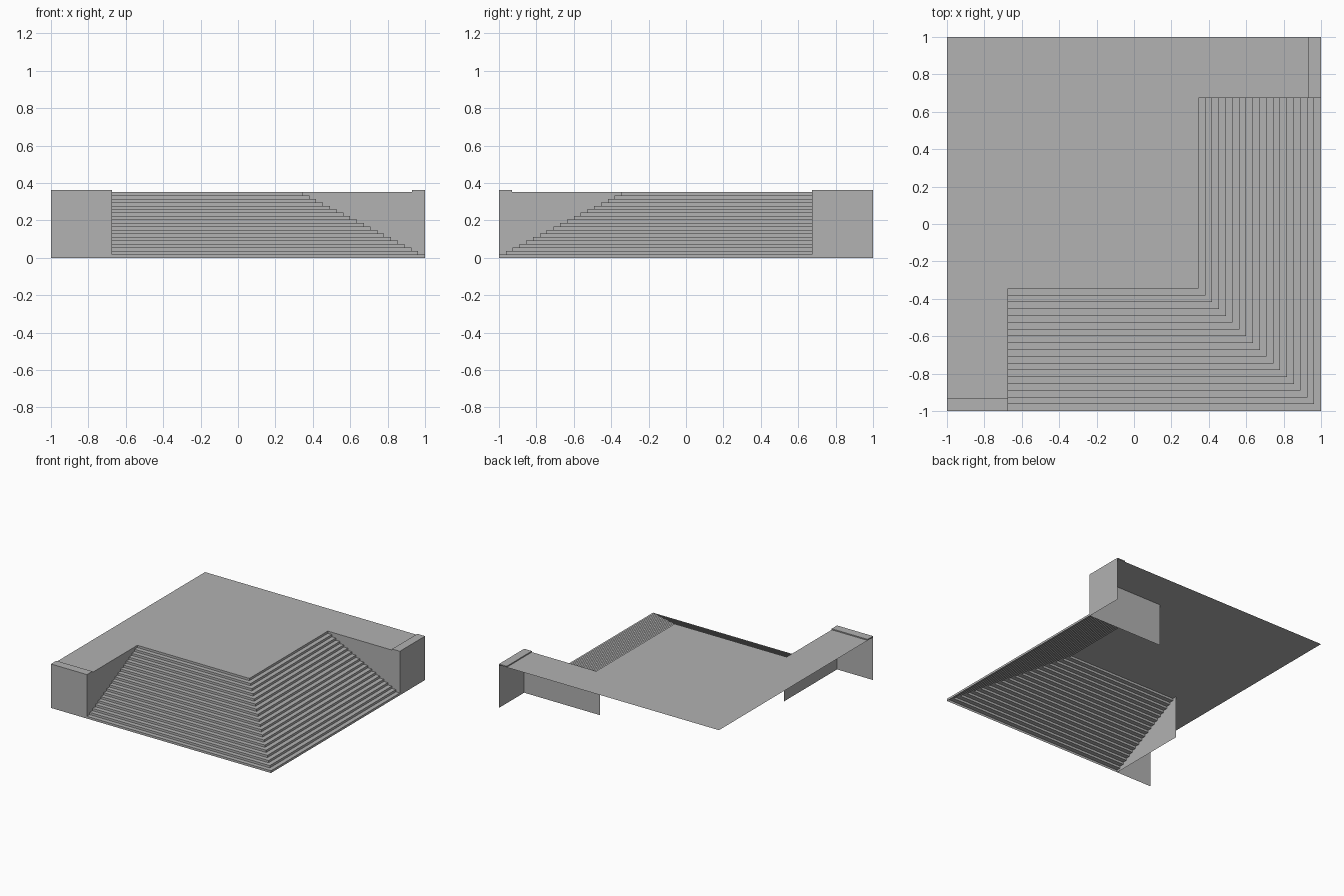
import bpy
import bmesh

cube = bpy.data.objects.get("Cube")
if cube:
    bpy.data.objects.remove(cube, do_unlink=True)

STEPS = 19
INNER = 0.309            # inner edge of the top tread
END = 0.673              # where the stair flights stop
DECK = 0.352             # deck height
LIP = 0.361              # raised edge height
LIP_IN = 0.93
RUN = (1 - INNER) / STEPS
RISE = DECK / STEPS

stone = bpy.data.materials.new("grey stone")
stone.use_nodes = True
stone.diffuse_color = (0.445, 0.445, 0.445, 1)
stone.node_tree.nodes["Principled BSDF"].inputs["Base Color"].default_value = (0.445, 0.445, 0.445, 1)


def make_object(name, faces):
    """Build a flat-shaded object from polygons given as corner points."""
    bm = bmesh.new()
    for corners in faces:
        bm.faces.new([bm.verts.new(c) for c in corners])
    bmesh.ops.remove_doubles(bm, verts=bm.verts, dist=0.0005)
    mesh = bpy.data.meshes.new(name)
    bm.to_mesh(mesh)
    bm.free()
    mesh.materials.append(stone)
    obj = bpy.data.objects.new(name, mesh)
    bpy.context.collection.objects.link(obj)
    return obj


def swap(faces):
    """Mirror across the diagonal, from the front side to the left side."""
    return [[(-y, -x, z) for x, y, z in reversed(f)] for f in faces]


# Corner stairs: stepped profile swept around the corner
profile = [(1, 0)]
for i in range(STEPS):
    r, z = 1 - i * RUN, (i + 1) * RISE
    profile += [(r, z), (r - RUN, z)]
front_flight = []
for (r0, z0), (r1, z1) in zip(profile, profile[1:]):
    front_flight.append([(-END, -r0, z0), (r0, -r0, z0), (r1, -r1, z1), (-END, -r1, z1)])
make_object("corner_stairs", front_flight + swap(front_flight))

# Deck with a notch for the stairs
outline = [(-1, -1), (-END, -1), (-END, -INNER), (INNER, -INNER),
           (INNER, END), (1, END), (1, 1), (-1, 1)]
make_object("deck", [[(x, y, DECK) for x, y in outline]])

# Walls and raised lips at both ends of the stairs
outer_wall = [[(-1, -1, 0), (-END, -1, 0), (-END, -1, LIP), (-1, -1, LIP)]]
inner_wall = [[(-END, -1, 0), (-END, -INNER, 0), (-END, -INNER, DECK), (-END, -1, DECK)]]
lip = [
    [(-1, -1, LIP), (-END, -1, LIP), (-END, -LIP_IN, LIP), (-1, -LIP_IN, LIP)],
    [(-END, -LIP_IN, DECK), (-1, -LIP_IN, DECK), (-1, -LIP_IN, LIP), (-END, -LIP_IN, LIP)],
    [(-END, -1, DECK), (-END, -LIP_IN, DECK), (-END, -LIP_IN, LIP), (-END, -1, LIP)],
    [(-1, -LIP_IN, DECK), (-1, -1, DECK), (-1, -1, LIP), (-1, -LIP_IN, LIP)],
]
for part, faces in (("outer_wall", outer_wall), ("inner_wall", inner_wall), ("lip", lip)):
    make_object("front_" + part, faces)
    make_object("side_" + part, swap(faces))
